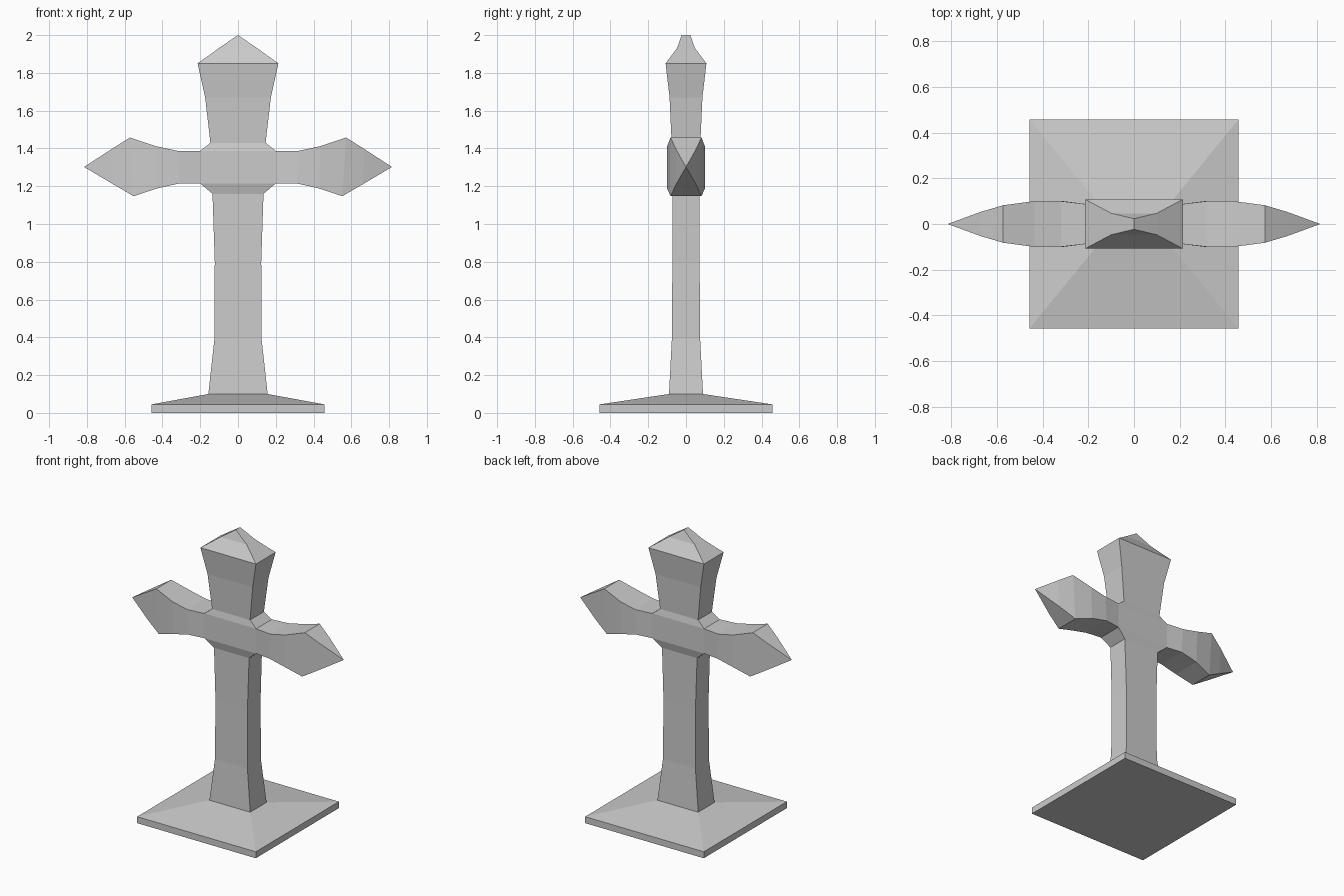
import bpy
import bmesh

if "Cube" in bpy.data.objects:
    bpy.data.objects.remove(bpy.data.objects["Cube"])


def loft(bm, rings, cap_start=False, cap_end=False, skip=None):
    """Bridge four-cornered rings; skip lists (segment, side) gaps left open."""
    vs = [[bm.verts.new(p) for p in r] for r in rings]
    for i in range(len(vs) - 1):
        for j in range(4):
            if (i, j) in (skip or []):
                continue
            k = (j + 1) % 4
            bm.faces.new((vs[i][j], vs[i][k], vs[i + 1][k], vs[i + 1][j]))
    if cap_start:
        bm.faces.new(vs[0][::-1])
    if cap_end:
        bm.faces.new(vs[-1])
    return vs


def rect(hx, hy, z):
    return [(-hx, -hy, z), (hx, -hy, z), (hx, hy, z), (-hx, hy, z)]


def finish(bm, name):
    bmesh.ops.remove_doubles(bm, verts=bm.verts, dist=0.0005)
    bmesh.ops.recalc_face_normals(bm, faces=bm.faces)
    me = bpy.data.meshes.new(name)
    bm.to_mesh(me)
    bm.free()
    ob = bpy.data.objects.new(name, me)
    bpy.context.collection.objects.link(ob)
    return ob


# Square plinth with a sloped top, open where the shaft meets it
bm = bmesh.new()
loft(bm, [rect(.457, .457, 0), rect(.457, .457, .045), rect(.157, .09, .1)],
     cap_start=True)
finish(bm, "base")

# Shaft: flared foot, chamfered crossing, widening head
bm = bmesh.new()
shaft = [(.157, .09, .1), (.125, .075, .39), (.123, .072, .8), (.135, .071, 1.16),
         (.2, .086, 1.215), (.2, .086, 1.387), (.146, .076, 1.43),
         (.174, .087, 1.67), (.214, .108, 1.85)]
loft(bm, [rect(*s) for s in shaft], skip=[(4, 1), (4, 3)])

# Pointed arms: top x, top z, bottom x, bottom z, half depth
arm = [(.2, 1.387, .2, 1.215, .086), (.32, 1.387, .31, 1.215, .1),
       (.435, 1.412, .43, 1.188, .1), (.572, 1.458, .552, 1.147, .082),
       (.67, 1.396, .66, 1.21, .053), (.815, 1.302, .815, 1.302, 0)]
for s in (-1, 1):
    rings = [[(s * xb, -h, zb), (s * xb, h, zb), (s * xt, h, zt), (s * xt, -h, zt)]
             for xt, zt, xb, zb, h in arm[:-1]]
    last = loft(bm, rings)[-1]
    tip = bm.verts.new((s * arm[-1][0], 0, arm[-1][1]))
    for j in range(4):
        bm.faces.new((last[j], last[(j + 1) % 4], tip))

# Gabled cap: the roof strip narrows towards the peak
roof = [(-.214, .108, 1.85), (-.1, .047, 1.932), (0, .023, 2),
        (.1, .047, 1.932), (.214, .108, 1.85)]
front = [bm.verts.new((x, -h, z)) for x, h, z in roof]
back = [bm.verts.new((x, h, z)) for x, h, z in roof]
for i in range(4):
    bm.faces.new((front[i], front[i + 1], back[i + 1], back[i]))
for row in (front, back):
    bm.faces.new((row[0], row[1], row[3], row[4]))
    bm.faces.new((row[1], row[2], row[3]))
finish(bm, "cross")
